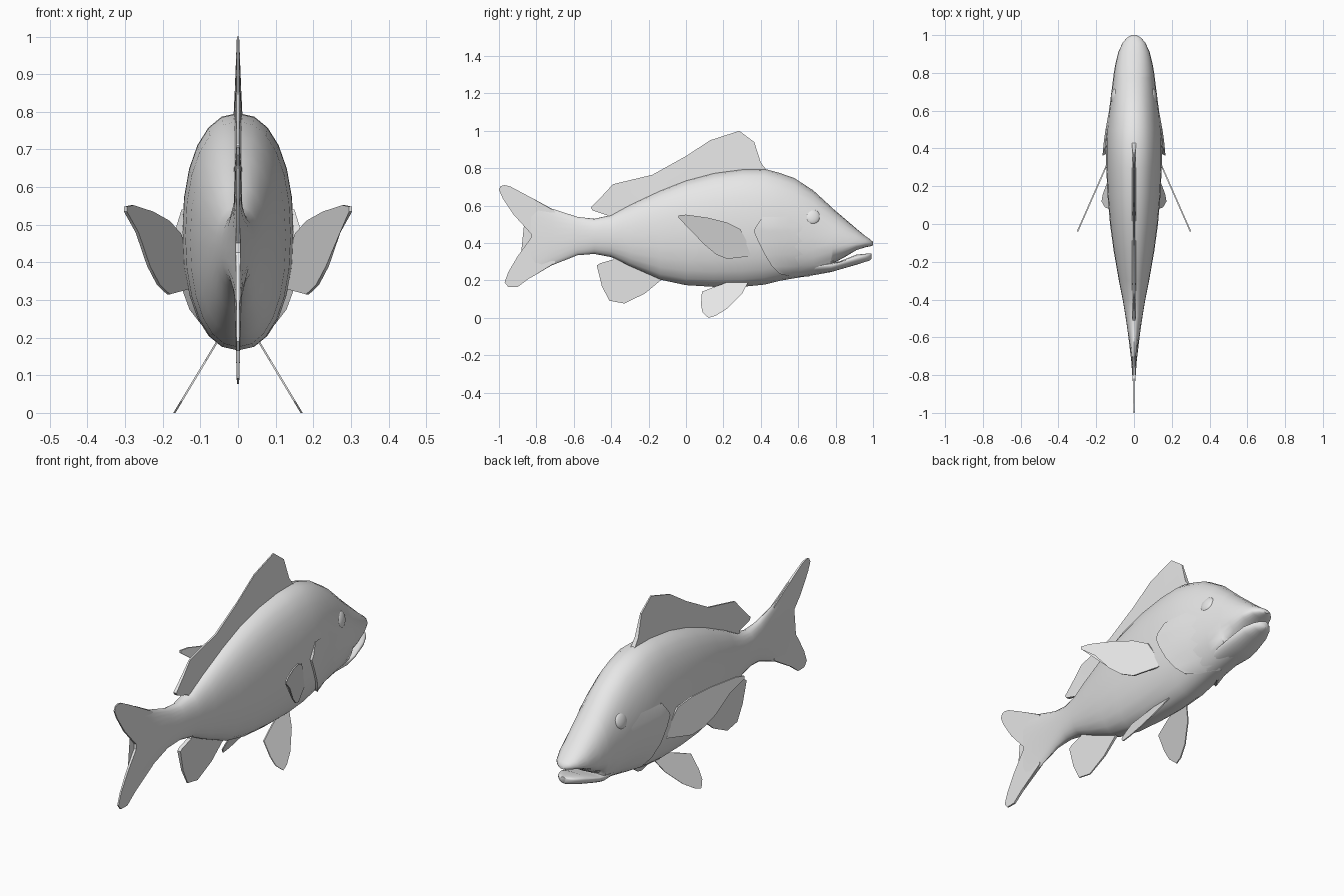
import bpy, bmesh, math

grey = bpy.data.materials.new("fish grey")
grey.diffuse_color = (0.8, 0.8, 0.8, 1)
P = 2 / 2.2          # cross-section power, slightly fuller than an ellipse


def finish(name, bm, angle=40):
    bmesh.ops.recalc_face_normals(bm, faces=bm.faces)
    me = bpy.data.meshes.new(name)
    bm.to_mesh(me)
    bm.free()
    me.materials.append(grey)
    ob = bpy.data.objects.new(name, me)
    bpy.context.collection.objects.link(ob)
    bpy.ops.object.select_all(action='DESELECT')
    ob.select_set(True)
    bpy.context.view_layer.objects.active = ob
    bpy.ops.object.shade_smooth_by_angle(angle=math.radians(angle))
    return ob


def loft(name, stations, n=24):
    """Rings along y; station = (y, top, bottom, half width, height of widest point)."""
    bm = bmesh.new()
    rings = []
    for y, top, bot, hw, mid in stations:
        ring = []
        for i in range(n):
            a = 2 * math.pi * i / n
            c, s = math.cos(a), math.sin(a)
            x = math.copysign(abs(c) ** P, c) * hw
            z = mid + math.copysign(abs(s) ** P, s) * ((top - mid) if s > 0 else (mid - bot))
            ring.append(bm.verts.new((x, y, z)))
        rings.append(ring)
    for r, q in zip(rings, rings[1:]):
        for i in range(n):
            j = (i + 1) % n
            bm.faces.new((r[i], r[j], q[j], q[i]))
    bm.faces.new(rings[0])
    bm.faces.new(rings[-1])
    return finish(name, bm, 50)


def fin(name, outline, x_at=lambda y, z: 0, thick=lambda y, z: 0.005, side=1):
    """Thin plate from a (y, z) outline, placed by x_at with a varying half thickness."""
    bm = bmesh.new()
    layers = [[bm.verts.new((side * (x_at(y, z) + d * thick(y, z)), y, z)) for y, z in outline]
              for d in (-1, 1)]
    caps = [bm.faces.new(l) for l in layers]
    n = len(outline)
    for i in range(n):
        j = (i + 1) % n
        bm.faces.new((layers[0][i], layers[0][j], layers[1][j], layers[1][i]))
    bmesh.ops.triangulate(bm, faces=caps)
    return finish(name, bm, 30)


# Body with tail stalk and upper head
body = [
    (-0.83, 0.645, 0.215, 0.007, 0.44), (-0.72, 0.585, 0.28, 0.015, 0.44),
    (-0.58, 0.54, 0.335, 0.032, 0.44), (-0.49, 0.53, 0.342, 0.045, 0.44),
    (-0.40, 0.55, 0.325, 0.06, 0.44), (-0.30, 0.605, 0.275, 0.08, 0.44),
    (-0.14, 0.68, 0.205, 0.108, 0.45), (0.0, 0.735, 0.175, 0.127, 0.46),
    (0.15, 0.775, 0.166, 0.14, 0.47), (0.30, 0.795, 0.166, 0.147, 0.48),
    (0.42, 0.797, 0.178, 0.148, 0.48), (0.50, 0.775, 0.198, 0.144, 0.47),
    (0.58, 0.747, 0.212, 0.135, 0.45), (0.68, 0.682, 0.228, 0.122, 0.43),
    (0.775, 0.595, 0.245, 0.11, 0.40), (0.785, 0.585, 0.292, 0.109, 0.40),
    (0.84, 0.538, 0.32, 0.10, 0.39), (0.91, 0.478, 0.362, 0.083, 0.395),
    (0.96, 0.437, 0.378, 0.06, 0.40), (0.985, 0.42, 0.383, 0.038, 0.40),
    (1.0, 0.406, 0.388, 0.014, 0.397),
]
loft("body", body)

# Lower jaw
loft("lower_jaw", [
    (0.66, 0.30, 0.235, 0.075, 0.28), (0.775, 0.295, 0.245, 0.088, 0.285),
    (0.82, 0.302, 0.258, 0.088, 0.295), (0.91, 0.338, 0.284, 0.074, 0.32),
    (0.96, 0.343, 0.30, 0.052, 0.33), (0.98, 0.345, 0.306, 0.035, 0.333),
    (0.992, 0.345, 0.315, 0.014, 0.335),
])


def body_half_width(y, z):
    for a, b in zip(body, body[1:]):
        if a[0] <= y <= b[0]:
            t = (y - a[0]) / (b[0] - a[0])
            top, bot, hw, mid = [u + (v - u) * t for u, v in zip(a[1:], b[1:])]
            r = (z - mid) / ((top - mid) if z > mid else (mid - bot))
            return hw * max(0.0, 1 - abs(r) ** 2.2) ** (1 / 2.2)
    return 0


# Gill covers: flared shells with an open step at the rear edge
gill_edge = [(0.41, 0.54), (0.375, 0.49), (0.362, 0.465), (0.385, 0.41),
             (0.42, 0.34), (0.46, 0.275), (0.50, 0.235), (0.56, 0.222)]
for side, label in ((1, "right"), (-1, "left")):
    bm = bmesh.new()
    rows = []
    for k, (y0, z) in enumerate(gill_edge):
        flare = 0.004 if k in (0, len(gill_edge) - 1) else 0.018
        row = [bm.verts.new((side * (body_half_width(y0, z) - 0.012), y0 + 0.015, z))]
        for i in range(6):
            t = i / 5
            y = y0 + (0.66 - y0) * t
            x = body_half_width(y, z) + flare * (1 - t) ** 1.3 - 0.003 * t
            row.append(bm.verts.new((side * x, y, z)))
        rows.append(row)
    for r, q in zip(rows, rows[1:]):
        for i in range(6):
            bm.faces.new((r[i], r[i + 1], q[i + 1], q[i]))
    finish(label + "_gill_cover", bm)

# Eyes
for side, label in ((1, "right"), (-1, "left")):
    bm = bmesh.new()
    bmesh.ops.create_uvsphere(bm, u_segments=16, v_segments=10, radius=0.04)
    for v in bm.verts:
        v.co = (side * 0.104 + v.co.x * 0.42 - side * v.co.y * 0.12 - side * v.co.z * 0.2,
                0.677 + v.co.y, 0.54 + v.co.z)
    finish(label + "_eye", bm, 60)

# Dorsal fin, thinning upwards
fin("dorsal_fin",
    [(0.435, 0.785), (0.40, 0.83), (0.365, 0.94), (0.285, 1.0), (0.13, 0.95), (0.0, 0.865),
     (-0.18, 0.765), (-0.39, 0.715), (-0.45, 0.65), (-0.51, 0.59), (-0.50, 0.575),
     (-0.42, 0.557), (-0.42, 0.548), (-0.40, 0.52), (-0.2, 0.62), (0.0, 0.70),
     (0.2, 0.75), (0.4, 0.77)],
    thick=lambda y, z: max(0.003, 0.012 - 0.05 * max(0, z - 0.55 - 0.3 * (y + 0.4))))

# Anal fin
fin("anal_fin",
    [(-0.13, 0.205), (-0.22, 0.13), (-0.33, 0.077), (-0.41, 0.092), (-0.45, 0.17),
     (-0.477, 0.28), (-0.46, 0.292), (-0.39, 0.312), (-0.38, 0.35), (-0.28, 0.31), (-0.14, 0.25)],
    thick=lambda y, z: 0.003 + 0.03 * max(0, z - 0.08))

# Forked tail fin
fin("tail_fin",
    [(-0.70, 0.57), (-0.85, 0.655), (-0.94, 0.703), (-0.97, 0.71), (-0.99, 0.705), (-1.0, 0.685),
     (-0.98, 0.64), (-0.92, 0.55), (-0.82, 0.44), (-0.90, 0.33), (-0.95, 0.245), (-0.97, 0.19),
     (-0.95, 0.165), (-0.90, 0.165), (-0.84, 0.21), (-0.70, 0.295)],
    thick=lambda y, z: 0.003 + 0.02 * (y + 1))

# Paired fins
pectoral = [(0.345, 0.33), (0.335, 0.39), (0.29, 0.475), (0.22, 0.51), (0.12, 0.535), (0.0, 0.552),
            (-0.04, 0.548), (-0.04, 0.535), (0.03, 0.48), (0.10, 0.39), (0.16, 0.34), (0.22, 0.315)]
pelvic = [(0.335, 0.195), (0.30, 0.13), (0.22, 0.05), (0.16, 0.012), (0.12, 0.0), (0.088, 0.03),
          (0.08, 0.07), (0.085, 0.14), (0.15, 0.165), (0.22, 0.19)]
for side, label in ((1, "right"), (-1, "left")):
    fin(label + "_pectoral_fin", pectoral, lambda y, z: 0.132 + (0.34 - y) * 0.44,
        lambda y, z: 0.004, side)
    fin(label + "_pelvic_fin", pelvic, lambda y, z: 0.055 + (0.19 - z) * 0.6,
        lambda y, z: 0.003, side)
